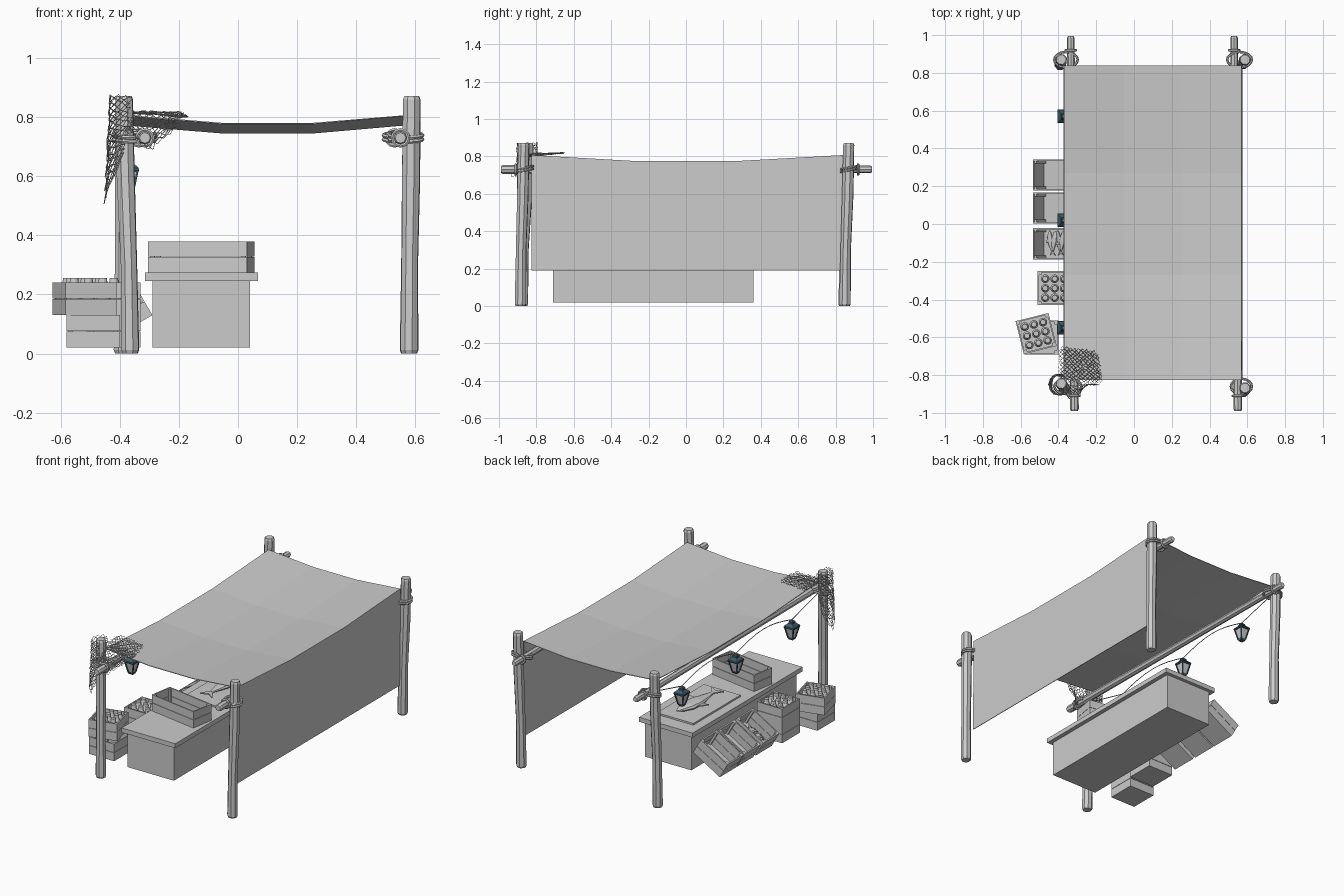
import bpy, bmesh, random
from math import radians, sin, cos, pi
from mathutils import Matrix, Vector

random.seed(4)
if "Cube" in bpy.data.objects:
    bpy.data.objects.remove(bpy.data.objects["Cube"])


def material(name, rgb):
    m = bpy.data.materials.new(name)
    m.use_nodes = True
    m.diffuse_color = (*rgb, 1)
    m.node_tree.nodes["Principled BSDF"].inputs["Base Color"].default_value = (*rgb, 1)
    return m


GREY = material("pale_grey", (0.6, 0.6, 0.6))
BLUE = material("dark_blue_metal", (0.045, 0.1, 0.14))


def place(x, y, z, angle=0, axis='Z'):
    return Matrix.Translation((x, y, z)) @ Matrix.Rotation(radians(angle), 4, axis)


def finish(name, bm, mat=GREY, matrix=Matrix()):
    bmesh.ops.recalc_face_normals(bm, faces=bm.faces)
    me = bpy.data.meshes.new(name)
    bm.to_mesh(me)
    bm.free()
    me.materials.append(mat)
    ob = bpy.data.objects.new(name, me)
    ob.matrix_world = matrix
    bpy.context.collection.objects.link(ob)
    return ob


def box(bm, lo, hi):
    lo, hi = Vector(lo), Vector(hi)
    m = Matrix.Translation((lo + hi) / 2) @ Matrix.Diagonal((*(hi - lo), 1))
    bmesh.ops.create_cube(bm, size=1, matrix=m)


def loft(bm, rings):
    """Skin closed rings of points and cap both ends."""
    rows = [[bm.verts.new(p) for p in r] for r in rings]
    n = len(rows[0])
    for a, b in zip(rows, rows[1:]):
        for i in range(n):
            bm.faces.new((a[i], a[(i + 1) % n], b[(i + 1) % n], b[i]))
    bm.faces.new(rows[0])
    bm.faces.new(rows[-1])


def circle(x, y, z, r, n, turn=0):
    return [(x + r * cos(turn + 2 * pi * i / n), y + r * sin(turn + 2 * pi * i / n), z)
            for i in range(n)]


def tube(name, points, radius, closed=False, detail=1):
    cu = bpy.data.curves.new(name, 'CURVE')
    cu.dimensions = '3D'
    cu.bevel_depth = radius
    cu.bevel_resolution = detail
    sp = cu.splines.new('POLY')
    sp.points.add(len(points) - 1)
    for p, co in zip(sp.points, points):
        p.co = (*co, 1)
    sp.use_cyclic_u = closed
    sp.use_smooth = False
    cu.use_fill_caps = not closed
    cu.materials.append(GREY)
    ob = bpy.data.objects.new(name, cu)
    bpy.context.collection.objects.link(ob)


# Four slightly crooked posts: foot and head positions
for name, foot, head in (
        ("front_right_post", (-0.365, -0.875), (-0.385, -0.845)),
        ("front_left_post", (0.58, -0.885), (0.588, -0.868)),
        ("back_right_post", (-0.39, 0.845), (-0.385, 0.87)),
        ("back_left_post", (0.578, 0.85), (0.588, 0.87))):
    bm = bmesh.new()
    f, h = Vector(foot), Vector(head)
    rings = []
    for z, r, t in ((0, 0.027, 0), (0.012, 0.032, 0), (0.3, 0.029, 0.2),
                    (0.6, 0.032, 0.75), (0.86, 0.031, 1), (0.872, 0.026, 1)):
        c = f.lerp(h, t)
        rings.append(circle(c.x, c.y, z, r, 8, 0.3))
    loft(bm, rings)
    finish(name, bm)

# Long side beams with rope lashings at each post
for side, x0, x1, px in (("right", -0.315, -0.335, -0.385), ("left", 0.55, 0.53, 0.587)):
    bm = bmesh.new()
    rings = []
    for y, r in ((-0.99, 0.018), (-0.98, 0.023), (0, 0.021), (0.985, 0.02), (0.995, 0.015)):
        x = x0 + (x1 - x0) * (y + 1) / 2
        rings.append([(x + a, y, 0.73 + b) for a, b, _ in circle(0, 0, 0, r, 8)])
    loft(bm, rings)
    finish(side + "_beam", bm)
    for end, y, bx in (("front", -0.86, x0), ("back", 0.87, x1)):
        mid, half = (px + bx) / 2, abs(px - bx) / 2 + 0.037
        for k in range(2):
            loop = [(mid + half * cos(t * pi / 8), y + 0.041 * sin(t * pi / 8),
                     0.725 + 0.014 * k + 0.008 * sin(t * pi / 8)) for t in range(16)]
            tube(f"{end}_{side}_lashing_{k}", loop, 0.007, True)
        out = -0.05 if end == "front" else 0.05
        tube(f"{end}_{side}_beam_loop",
             [(bx + 0.027 * cos(t * pi / 6), y + out, 0.73 + 0.027 * sin(t * pi / 6))
              for t in range(12)], 0.007, True)

# Sagging cloth roof and the hanging cloth wall
bm = bmesh.new()
XS, YS = (-0.37, -0.055, 0.255, 0.57), (-0.825, -0.27, 0.27, 0.84)
sag = (0, 1, 1, 0)
grid = [[bm.verts.new((x, y, 0.807 - 0.026 * sag[i] - 0.032 * sag[j]))
         for j, y in enumerate(YS)] for i, x in enumerate(XS)]
hem = [bm.verts.new((0.575, y, 0.19)) for y in YS]
for a, b in zip(grid + [], grid[1:] + [hem]):
    for j in range(3):
        bm.faces.new((a[j], b[j], b[j + 1], a[j + 1]))
cloth = finish("cloth_canopy", bm)
mod = cloth.modifiers.new("thickness", 'SOLIDIFY')
mod.thickness = 0.004

# Counter
bm = bmesh.new()
box(bm, (-0.29, -0.71, 0.02), (0.04, 0.36, 0.246))
box(bm, (-0.315, -0.735, 0.246), (0.067, 0.382, 0.275))
finish("counter", bm)
bm = bmesh.new()
box(bm, (-0.255, -0.19, 0.275), (0.005, 0.29, 0.286))
finish("fish_board", bm)


def crate(name, sx, sy, h, matrix):
    """Open slatted box, origin at the middle of its underside."""
    bm = bmesh.new()
    x, y, t = sx / 2, sy / 2, 0.008
    box(bm, (-x + t, -y + t, 0), (x - t, y - t, t))
    for z0, z1 in ((0, h * 0.49), (h * 0.51, h)):
        for s in (-1, 1):
            box(bm, (-x, s * y - t / 2 - s * t / 2, z0), (x, s * y + t / 2 - s * t / 2, z1))
            box(bm, (s * x - t / 2 - s * t / 2, -y + t, z0), (s * x + t / 2 - s * t / 2, y - t, z1))
    for sx_ in (-1, 1):
        for sy_ in (-1, 1):
            cx, cy = sx_ * (x - 0.014), sy_ * (y - 0.014)
            box(bm, (cx - 0.007, cy - 0.007, t), (cx + 0.007, cy + 0.007, h - 0.002))
    finish(name, bm, matrix=matrix)


def bottles(name, matrix):
    bm = bmesh.new()
    for i in (-1, 0, 1):
        for j in (-1, 0, 1):
            loft(bm, [circle(i * 0.05, j * 0.05, z, r, 12) for z, r in
                      ((0.01, 0.023), (0.085, 0.023), (0.108, 0.013), (0.11, 0.016), (0.125, 0.014))])
    finish(name, bm, matrix=matrix)


def fish(name, length, matrix):
    """Fish lying on its side, head toward +y."""
    bm = bmesh.new()
    rings = []
    for y, w, h in ((0.5, 0.015, 0.012), (0.42, 0.07, 0.035), (0.25, 0.125, 0.055),
                    (0.05, 0.13, 0.055), (-0.18, 0.075, 0.035), (-0.36, 0.025, 0.018)):
        rings.append([(w * cos(k * pi / 5) + 0.08 * y * y, y, 0.055 + h * sin(k * pi / 5)) for k in range(10)])
    loft(bm, rings)
    fins = (((0.03, -0.34), (0.16, -0.52), (0.03, -0.44), (-0.1, -0.5), (-0.01, -0.34)),
            ((0.11, 0.15), (0.23, -0.05), (0.1, -0.05)),
            ((-0.11, 0.2), (-0.22, 0.02), (-0.1, 0.05)))
    for fin in fins:
        loft(bm, [[(x, y, z) for x, y in fin] for z in (0.045, 0.065)])
    finish(name, bm, matrix=matrix @ Matrix.Scale(length, 4))


fish("large_fish", 0.38, place(-0.125, 0.05, 0.286, -4))
crate("counter_crate", 0.34, 0.15, 0.105, place(-0.125, -0.395, 0.275, -9.5))

# Stacked bottle crates beside the counter
for label, x, y, turn in (("front", -0.49, -0.6, 0), ("rear", -0.42, -0.34, 0)):
    crate(label + "_lower_crate", 0.18, 0.18, 0.11, place(x, y, 0.02))
for label, x, y, turn in (("front", -0.518, -0.58, 14), ("rear", -0.42, -0.34, 0)):
    m = place(x, y, 0.13, turn)
    crate(label + "_upper_crate", 0.18, 0.18, 0.11, m)
    bottles(label + "_bottles", m)

# Display crates leaning on the counter
for i, y in enumerate((0.26, 0.085, -0.105)):
    m = place(-0.385, y, 0.075, -30, 'Y')
    crate(f"leaning_crate_{i}", 0.22, 0.165, 0.11, m)
for i in range(5):
    m = place(-0.385, -0.105, 0.075, -30, 'Y') @ place(0.045 - 0.025 * i, 0.005, 0.012 + 0.008 * (i % 2), 8 * (-1) ** i)
    fish(f"small_fish_{i}", 0.13, m)

# Lanterns on a sagging cord
LAMPS = (-0.55, 0.02, 0.57)
for i, y in enumerate(LAMPS):
    m = place(-0.37, y, 0.54)
    bm = bmesh.new()
    q = pi / 4
    for rows in (((0, 0.02), (0.012, 0.026)),
                 ((0.075, 0.046), (0.08, 0.05), (0.088, 0.048), (0.105, 0.022), (0.115, 0.02), (0.125, 0.005))):
        loft(bm, [circle(0, 0, z, r, 4, q) for z, r in rows])
    for k in range(4):
        a = q + k * pi / 2
        loft(bm, [circle(r * cos(a), r * sin(a), z, 0.005, 4, q) for z, r in ((0.01, 0.022), (0.077, 0.042))])
    finish(f"lantern_frame_{i}", bm, BLUE, m)
    bm = bmesh.new()
    loft(bm, [circle(0, 0, z, r, 4, q) for z, r in ((0.01, 0.02), (0.077, 0.04))])
    finish(f"lantern_glass_{i}", bm, GREY, m)

stops = [-0.84, *LAMPS, 0.86]
cord = []
for a, b in zip(stops, stops[1:]):
    za, zb = (0.74 if abs(s) > 0.8 else 0.665 for s in (a, b))
    for k in range(8):
        t = k / 8
        lift = 0.05 * sin(pi * t) if za == zb else 0.0
        cord.append((-0.37, a + (b - a) * t, za + (zb - za) * t + lift))
cord.append((-0.37, 0.86, 0.74))
tube("lantern_cord", cord, 0.003, detail=0)


def net(name, nu, nv, surface):
    """Diamond mesh of thin strands over a surface of u and v."""
    bm = bmesh.new()
    vs = {}
    for i in range(nu + 1):
        for j in range(nv + 1):
            if (i + j) % 2 == 0:
                jig = Vector(random.uniform(-0.004, 0.004) for _ in range(3))
                vs[i, j] = bm.verts.new(Vector(surface(i / nu, j / nv)) + jig)
    for i in range(1, nu):
        for j in range(1, nv):
            if (i + j) % 2:
                bm.faces.new((vs[i - 1, j], vs[i, j - 1], vs[i + 1, j], vs[i, j + 1]))
    ob = finish(name, bm)
    mod = ob.modifiers.new("strands", 'WIREFRAME')
    mod.thickness = 0.003


# Fishing net draped over the post, the beam and the canopy corner
net("net_on_canopy", 20, 18, lambda u, v: (-0.4 + u * (0.24 - 0.03 * v), -0.845 + 0.2 * v - 0.03 * u * v,
                                           0.818 - 0.02 * u * (1 - v)))
net("net_on_post", 16, 30, lambda u, v: (
    -0.39 - 0.025 * v + (0.045 - 0.01 * v) * cos(pi * (0.25 + 1.5 * u)),
    -0.85 + (0.055 - 0.005 * v) * sin(pi * (0.25 + 1.5 * u)), 0.875 - 0.37 * v * (1 - 0.4 * abs(2 * u - 1))))
net("net_on_beam", 18, 12, lambda u, v: (-0.39 + 0.21 * u - 0.03 * v * u, -0.85 - 0.09 * v * sin(pi * min(1, u * 1.4)),
                                         0.815 - 0.13 * v * (1 - 0.6 * abs(2 * u - 1))))
